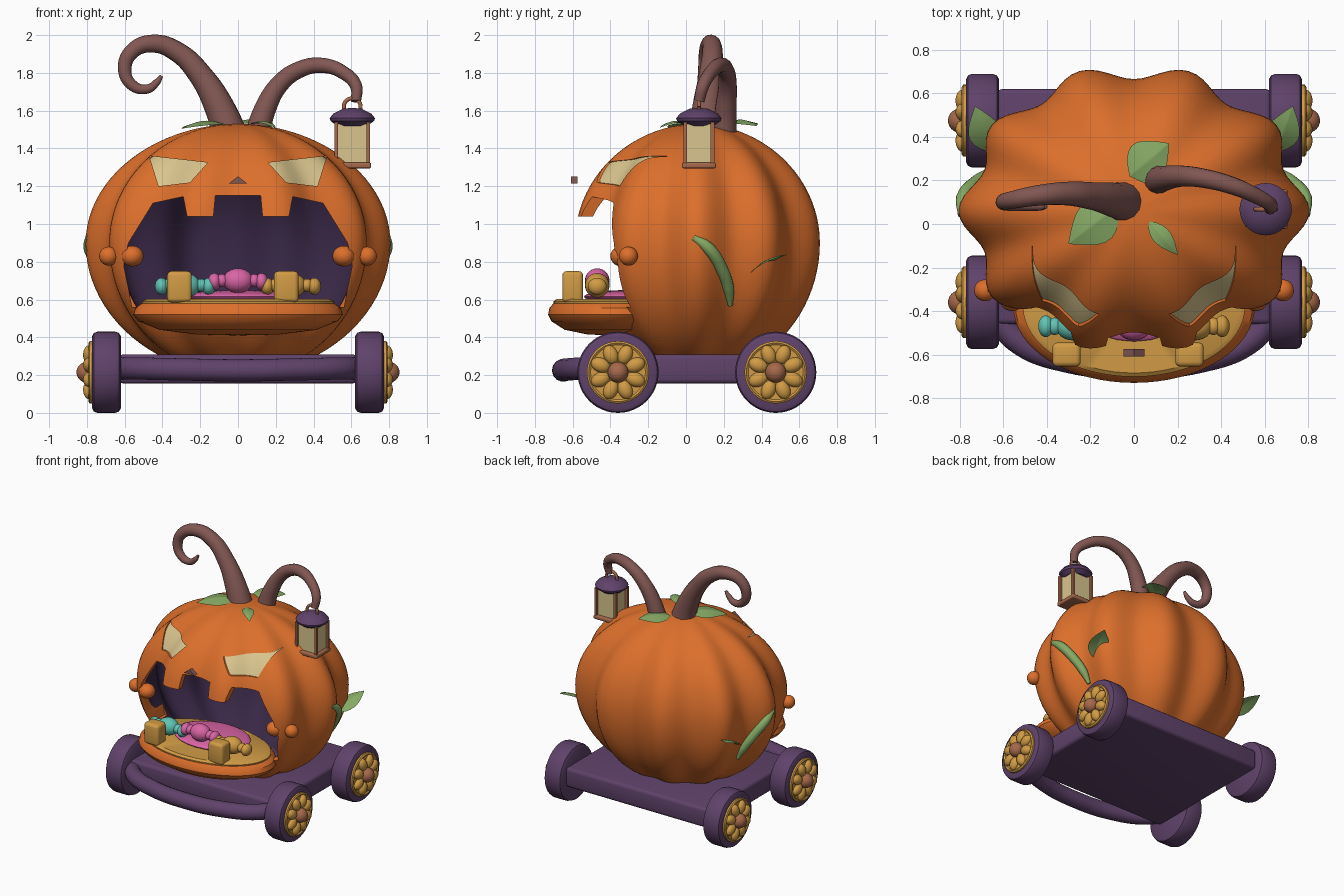
import bpy, bmesh
from math import sin, cos, pi, radians
from mathutils import Vector, Matrix

old = bpy.data.objects.get("Cube")
if old:
    bpy.data.objects.remove(old, do_unlink=True)


def material(name, *rgb):
    m = bpy.data.materials.new(name)
    m.use_nodes = True
    m.diffuse_color = (*rgb, 1)
    m.node_tree.nodes["Principled BSDF"].inputs["Base Color"].default_value = (*rgb, 1)
    return m


orange = material("pumpkin orange", .72, .16, .025)
purple = material("purple", .115, .055, .145)
dark = material("dark plum", .04, .02, .06)
mustard = material("mustard", .64, .33, .06)
cream = material("cream", .70, .56, .27)
brown = material("stem brown", .22, .095, .085)
copper = material("copper", .38, .14, .07)
green = material("leaf green", .24, .40, .13)
pink = material("pink", .70, .13, .38)
teal = material("teal", .12, .55, .46)


def smooth(ob, angle=35):
    bpy.ops.object.select_all(action='DESELECT')
    ob.select_set(True)
    bpy.context.view_layer.objects.active = ob
    bpy.ops.object.shade_smooth_by_angle(angle=radians(angle))


def finish(name, bm, *mats, fix=True):
    if fix:
        bmesh.ops.recalc_face_normals(bm, faces=bm.faces[:])
    me = bpy.data.meshes.new(name)
    bm.to_mesh(me)
    bm.free()
    ob = bpy.data.objects.new(name, me)
    bpy.context.collection.objects.link(ob)
    for m in mats:
        me.materials.append(m)
    smooth(ob)
    return ob


def ball(name, loc, size, mat, rot=None):
    bm = bmesh.new()
    bmesh.ops.create_uvsphere(bm, u_segments=24, v_segments=14, radius=1)
    mx = Matrix.Translation(loc) @ (rot or Matrix()) @ Matrix.Diagonal((*size, 1))
    bm.transform(mx)
    return finish(name, bm, mat)


def box(name, lo, hi, mat, bevel=0):
    bm = bmesh.new()
    lo, hi = Vector(lo), Vector(hi)
    bmesh.ops.create_cube(bm, size=1)
    bm.transform(Matrix.Translation((lo + hi) / 2) @ Matrix.Diagonal((*(hi - lo), 1)))
    if bevel:
        bmesh.ops.bevel(bm, geom=bm.edges[:], offset=bevel, segments=3, profile=.5, affect='EDGES')
    return finish(name, bm, mat)


def lathe(name, profile, mat, mx, seg=48):
    bm = bmesh.new()
    vs = [bm.verts.new((r, 0, z)) for r, z in profile]
    es = [bm.edges.new(p) for p in zip(vs, vs[1:])]
    bmesh.ops.spin(bm, geom=vs + es, axis=(0, 0, 1), cent=(0, 0, 0), angle=2 * pi, steps=seg)
    bmesh.ops.remove_doubles(bm, verts=bm.verts[:], dist=1e-5)
    bm.transform(mx)
    return finish(name, bm, mat)


def tube(name, pts, radius, mat):
    """Tapered tube through (x, y, z, relative radius) points."""
    cu = bpy.data.curves.new(name, 'CURVE')
    cu.dimensions = '3D'
    cu.bevel_depth, cu.bevel_resolution, cu.resolution_u = radius, 5, 8
    cu.use_fill_caps = True
    sp = cu.splines.new('BEZIER')
    sp.bezier_points.add(len(pts) - 1)
    for b, (x, y, z, r) in zip(sp.bezier_points, pts):
        b.co, b.radius = (x, y, z), r
        b.handle_left_type = b.handle_right_type = 'AUTO'
    cu.materials.append(mat)
    ob = bpy.data.objects.new(name, cu)
    bpy.context.collection.objects.link(ob)
    smooth(ob) if ob.type == 'MESH' else ob.select_set(True)
    bpy.ops.object.select_all(action='DESELECT')
    ob.select_set(True)
    bpy.context.view_layer.objects.active = ob
    bpy.ops.object.convert(target='MESH')
    smooth(bpy.context.view_layer.objects.active, 50)


def leaf(name, base, tip, side, width):
    """Pointed leaf with a raised midrib, given thickness on both sides."""
    base, tip, side = Vector(base), Vector(tip), Vector(side).normalized()
    up = (tip - base).cross(side).normalized()
    up = up if up.z > 0 else -up
    bm = bmesh.new()
    rows, n = [], 8
    for i in range(n + 1):
        t = i / n
        w = width / 2 * sin(pi * t ** .8) + .002
        c = base.lerp(tip, t) + up * .025 * sin(pi * t)
        rows.append([bm.verts.new(c + side * w * s - up * .2 * w * abs(s)) for s in (-1, -.08, 0, .08, 1)])
    for a, b in zip(rows, rows[1:]):
        for j in range(4):
            bm.faces.new((a[j], a[j + 1], b[j + 1], b[j]))
    bmesh.ops.solidify(bm, geom=bm.faces[:], thickness=.012)
    finish(name, bm, green)


def ribbed_shell(name, scales, mats):
    """Ten-lobed pumpkin wall between an outer and an inner surface."""
    bm = bmesh.new()
    seg, rings = 120, 44
    for k, s in enumerate(scales):
        grid = []
        for i in range(1, rings):
            p = pi * i / rings
            z = .9 + s * cos(p) * (.63 if p < pi / 2 else .70)
            z = max(z, .25 + .03 * k + .0004 * (rings - i))
            row = []
            for j in range(seg):
                a = 2 * pi * j / seg
                r = s * sin(p) * (.95 + .052 * cos(10 * a) * sin(p) ** .5)
                row.append(bm.verts.new((.805 * r * cos(a), .06 + .675 * r * sin(a), z)))
            grid.append(row)
        faces = []
        for a, b in zip(grid, grid[1:]):
            faces += [bm.faces.new((a[j], b[j], b[(j + 1) % seg], a[(j + 1) % seg])) for j in range(seg)]
        faces.append(bm.faces.new(grid[0]))
        faces.append(bm.faces.new(grid[-1][::-1]))
        for f in faces:
            f.material_index = min(k, len(mats) - 1)
            if k:
                f.normal_flip()
    return finish(name, bm, *mats, fix=False)


def prism(name, outline, y0, y1, mat=None):
    bm = bmesh.new()
    f = bm.faces.new([bm.verts.new((x, y0, z)) for x, z in outline])
    ext = bmesh.ops.extrude_face_region(bm, geom=[f])["geom"]
    bmesh.ops.translate(bm, verts=[v for v in ext if isinstance(v, bmesh.types.BMVert)], vec=(0, y1 - y0, 0))
    return finish(name, bm, *([mat] if mat else []))


def boolean(ob, cutter, operation):
    cutter.hide_render = True
    mod = ob.modifiers.new("cut", 'BOOLEAN')
    mod.object, mod.operation, mod.solver = cutter, operation, 'EXACT'
    bpy.ops.object.select_all(action='DESELECT')
    bpy.context.view_layer.objects.active = ob
    ob.select_set(True)
    bpy.ops.object.modifier_apply(modifier=mod.name)
    bpy.data.objects.remove(cutter, do_unlink=True)


# Pumpkin body with carved mouth and eyes
body = ribbed_shell("pumpkin_body", (1, .925), (orange, dark))
half = [(.12, 1.15), (.13, 1.04), (.27, 1.04), (.29, 1.145), (.45, 1.11), (.58, .9), (.605, .78), (.56, .56)]
boolean(body, prism("mouth_cutter", half + [(-x, z) for x, z in half[::-1]], -1.2, -.12), 'DIFFERENCE')
eye = [(.47, 1.36), (.16, 1.325), (.255, 1.22), (.42, 1.20)]
for side, s in (("left", 1), ("right", -1)):
    outline = [(s * x, z) for x, z in eye]
    boolean(body, prism("eye_cutter", outline, -1.2, -.1), 'DIFFERENCE')
    pane = ribbed_shell(side + "_eye", (.985, .965), (cream,))
    boolean(pane, prism("eye_cutter", outline, -1.2, -.1), 'INTERSECT')
    smooth(pane)
smooth(body)
prism("nose", [(-.048, 1.215), (.048, 1.215), (0, 1.252)], -.61, -.575, brown)

# Lower jaw, tongue and teeth
jaw = Matrix.Translation((0, -.38, 0)) @ Matrix.Diagonal((.555, .35, 1, 1))
lathe("lower_lip", [(0, .41), (.4, .415), (.75, .44), (.95, .485), (1, .52), (.98, .555),
                    (.92, .58), (0, .58)], orange, jaw, 64)
lathe("jaw_floor", [(0, .56), (.91, .56), (.92, .59), (.87, .603), (0, .603)], mustard, jaw, 64)
ball("tongue", (0, -.32, .615), (.3, .22, .035), pink)
for x in (-.31, .255):
    box("lower_tooth", (x - .065, -.655, .585), (x + .065, -.545, .75), mustard, .022)

# Wrapped sweets
for name, mat, x, z in (("teal_sweet", teal, -.28, .675), ("pink_sweet", pink, 0, .7), ("gold_sweet", mustard, .28, .675)):
    ball(name, (x, -.47, z), (.08, .065, .065), mat)
    for s in (-1, 1):
        ball(name + "_twist", (x + s * .085, -.47, z), (.035, .04, .035), mat)
        ball(name + "_end", (x + s * .125, -.47, z - .005), (.035, .05, .045), mat)

# Cart deck and bumper
box("cart_deck", (-.63, -.46, .155), (.63, .62, .31), purple, .025)
tube("front_bumper", [(-.64, -.40, .235, 1), (-.54, -.53, .235, 1), (-.3, -.625, .23, 1), (0, -.65, .225, 1),
                      (.3, -.625, .23, 1), (.54, -.53, .235, 1), (.64, -.40, .235, 1)], .06, purple)

# Wheels with flower hubs
for s in (-1, 1):
    for y in (-.36, .475):
        axle = Matrix.Translation((0, y, .215)) @ Matrix.Rotation(s * pi / 2, 4, 'Y')
        lathe("tire", [(0, .62), (.19, .62), (.208, .63), (.215, .65), (.215, .745), (.208, .763),
                       (.19, .772), (0, .772)], purple, axle)
        lathe("hub_disc", [(0, .76), (.165, .76), (.165, .785), (.155, .792), (.145, .785), (0, .785)], mustard, axle)
        for k in range(8):
            spoke = axle @ Matrix.Rotation((k + .5) * pi / 4, 4, 'Z')
            ball("hub_petal", spoke @ Vector((.1, 0, .788)), (.052, .038, .032), mustard, spoke.to_3x3().to_4x4())
        ball("hub_cap", (s * .8, y, .215), (.055, .055, .055), copper)

# Curled stems
tube("curled_stem", [(-.04, .10, 1.46, 1), (-.09, .11, 1.60, .85), (-.2, .13, 1.79, .66), (-.32, .14, 1.91, .57),
                     (-.45, .13, 1.955, .5), (-.56, .11, 1.915, .43), (-.6, .1, 1.82, .38), (-.56, .09, 1.735, .32),
                     (-.48, .085, 1.715, .26), (-.43, .08, 1.75, .2), (-.405, .08, 1.785, .1)], .095, brown)
tube("lantern_stem", [(.1, .2, 1.46, 1), (.14, .21, 1.6, .85), (.22, .22, 1.74, .72), (.32, .21, 1.815, .65),
                      (.44, .18, 1.84, .6), (.56, .13, 1.80, .53), (.625, .09, 1.73, .48), (.625, .07, 1.65, .4)],
     .068, brown)

# Hanging lantern
lx, ly = .605, .068
lantern = Matrix.Translation((lx, ly, 0))
lathe("lantern_cap", [(0, 1.615), (.05, 1.61), (.1, 1.585), (.12, 1.56), (.115, 1.545), (.08, 1.52), (0, 1.52)],
      purple, lantern, 32)
box("lantern_glass", (lx - .075, ly - .065, 1.31), (lx + .075, ly + .065, 1.53), cream)
box("lantern_base", (lx - .1, ly - .09, 1.295), (lx + .1, ly + .09, 1.325), copper, .008)
for sx in (-1, 1):
    for sy in (-1, 1):
        px, py = lx + sx * .085, ly + sy * .072
        box("lantern_post", (px - .01, py - .01, 1.31), (px + .01, py + .01, 1.54), copper)
ring = [(lx + .045 * cos(a * pi / 6), ly, 1.62 + .045 * sin(a * pi / 6), 1) for a in range(13)]
tube("lantern_ring", ring, .011, copper)

# Crown leaves
leaf("crown_leaf", (-.08, .08, 1.535), (-.3, -.09, 1.505), (-.6, .8, 0), .2)
leaf("crown_leaf", (-.02, .22, 1.535), (.16, .37, 1.52), (-.6, .8, 0), .2)
leaf("crown_leaf", (.07, .01, 1.53), (.2, -.14, 1.51), (.8, .6, 0), .08)

# Side vines, leaves and jaw hinges
for s in (-1, 1):
    tube("side_vine", [(s * .79, .04, .93, .6), (s * .785, .12, .87, 1), (s * .725, .19, .76, 1),
                       (s * .665, .225, .66, .9), (s * .62, .235, .57, .4)], .033, green)
    leaf("side_leaf", (s * .65, .33, .73), (s * .73, .54, .84), (s * 1, -.3, -.05), .15)
    ball("jaw_hinge", (s * .685, -.305, .83), (.05, .05, .05), orange)
    ball("mouth_corner_knob", (s * .56, -.34, .83), (.06, .06, .055), orange)
